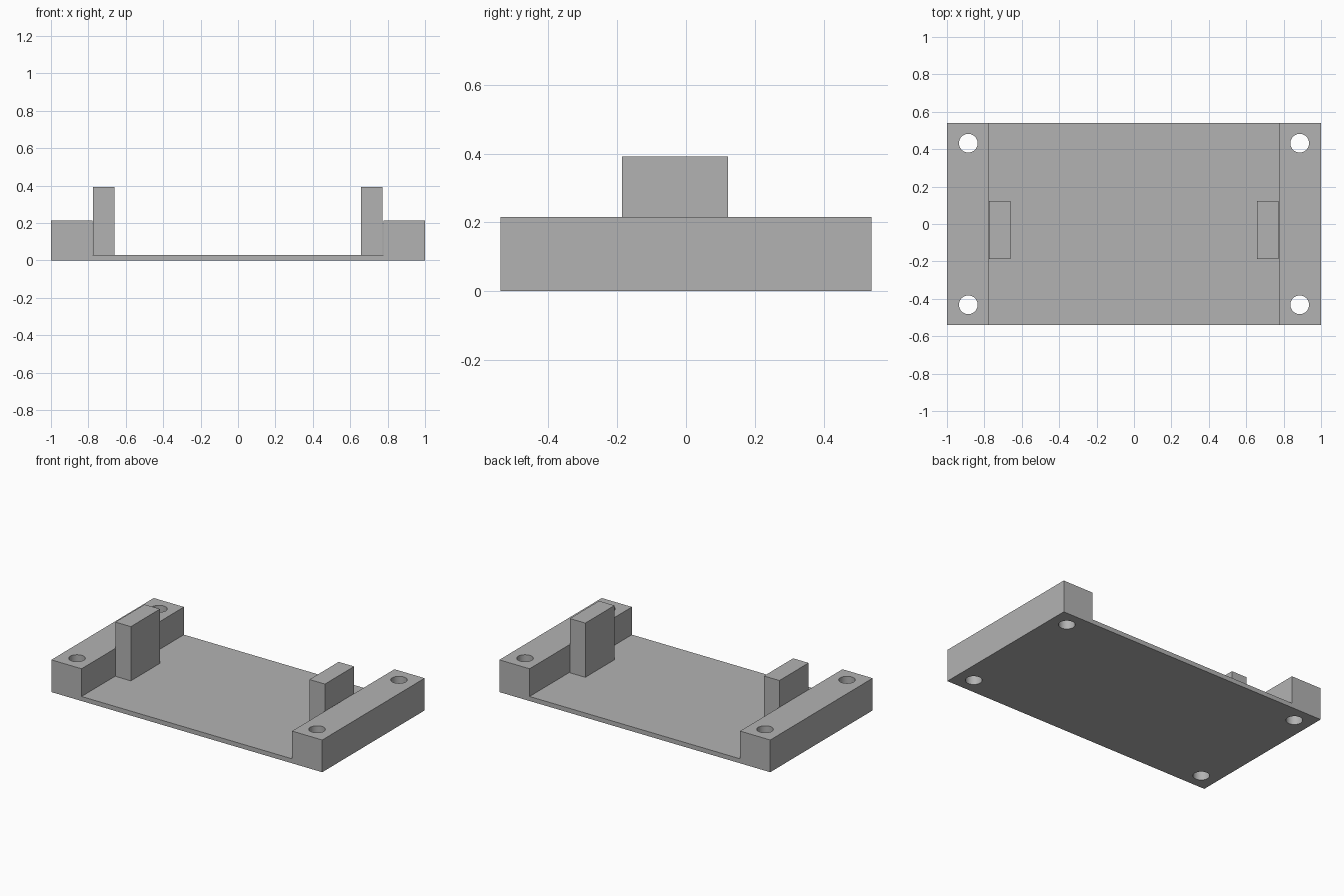
import bpy
import bmesh
from mathutils import Matrix

default = bpy.data.objects.get("Cube")
if default:
    bpy.data.objects.remove(default, do_unlink=True)

grey = bpy.data.materials.new("plain grey")
grey.use_nodes = True
GREY = (0.45, 0.45, 0.45, 1)
grey.diffuse_color = GREY
grey.node_tree.nodes["Principled BSDF"].inputs["Base Color"].default_value = GREY

HALF_DEPTH = 0.54
FLOOR, RAIL_TOP, TAB_TOP = 0.03, 0.215, 0.392
RAIL_INNER = 0.777


def make_object(name, bm):
    bmesh.ops.recalc_face_normals(bm, faces=bm.faces)
    mesh = bpy.data.meshes.new(name)
    bm.to_mesh(mesh)
    bm.free()
    mesh.materials.append(grey)
    obj = bpy.data.objects.new(name, mesh)
    bpy.context.collection.objects.link(obj)
    return obj


def extrude_profile(name, points, y0, y1):
    """Extrude a closed x-z outline from y0 to y1."""
    bm = bmesh.new()
    face = bm.faces.new([bm.verts.new((x, y0, z)) for x, z in points])
    result = bmesh.ops.extrude_face_region(bm, geom=[face])
    moved = [v for v in result["geom"] if isinstance(v, bmesh.types.BMVert)]
    bmesh.ops.translate(bm, vec=(0, y1 - y0, 0), verts=moved)
    return make_object(name, bm)


# Tray: thin floor with a raised rail along each side
half = [(1, 0), (1, RAIL_TOP), (RAIL_INNER, RAIL_TOP), (RAIL_INNER, FLOOR)]
outline = half + [(-x, z) for x, z in reversed(half)]
tray = extrude_profile("tray", outline, -HALF_DEPTH, HALF_DEPTH)

# Mounting holes through the four corners
bm = bmesh.new()
for sx in (-1, 1):
    for sy in (-1, 1):
        bmesh.ops.create_cone(
            bm, cap_ends=True, segments=48, radius1=0.05, radius2=0.05, depth=1,
            matrix=Matrix.Translation((sx * 0.886, sy * 0.432, 0)))
cutter = make_object("hole_cutter", bm)
cutter.hide_render = True
cutter.hide_set(True)
cutter.display_type = 'WIRE'

cut = tray.modifiers.new("mounting holes", 'BOOLEAN')
cut.operation = 'DIFFERENCE'
cut.solver = 'EXACT'
cut.object = cutter

# Bake the cut so the cutter can go, then smooth only the hole walls
bpy.context.view_layer.objects.active = tray
tray.select_set(True)
bpy.ops.object.modifier_apply(modifier=cut.name)
bpy.data.objects.remove(cutter, do_unlink=True)
bpy.ops.object.shade_smooth_by_angle(angle=0.5)

# Upright tabs against the inner rail faces
for name, x0, x1 in (("right_tab", -0.775, -0.661), ("left_tab", 0.658, 0.772)):
    extrude_profile(name, [(x0, FLOOR), (x1, FLOOR), (x1, TAB_TOP), (x0, TAB_TOP)],
                    -0.186, 0.122)
